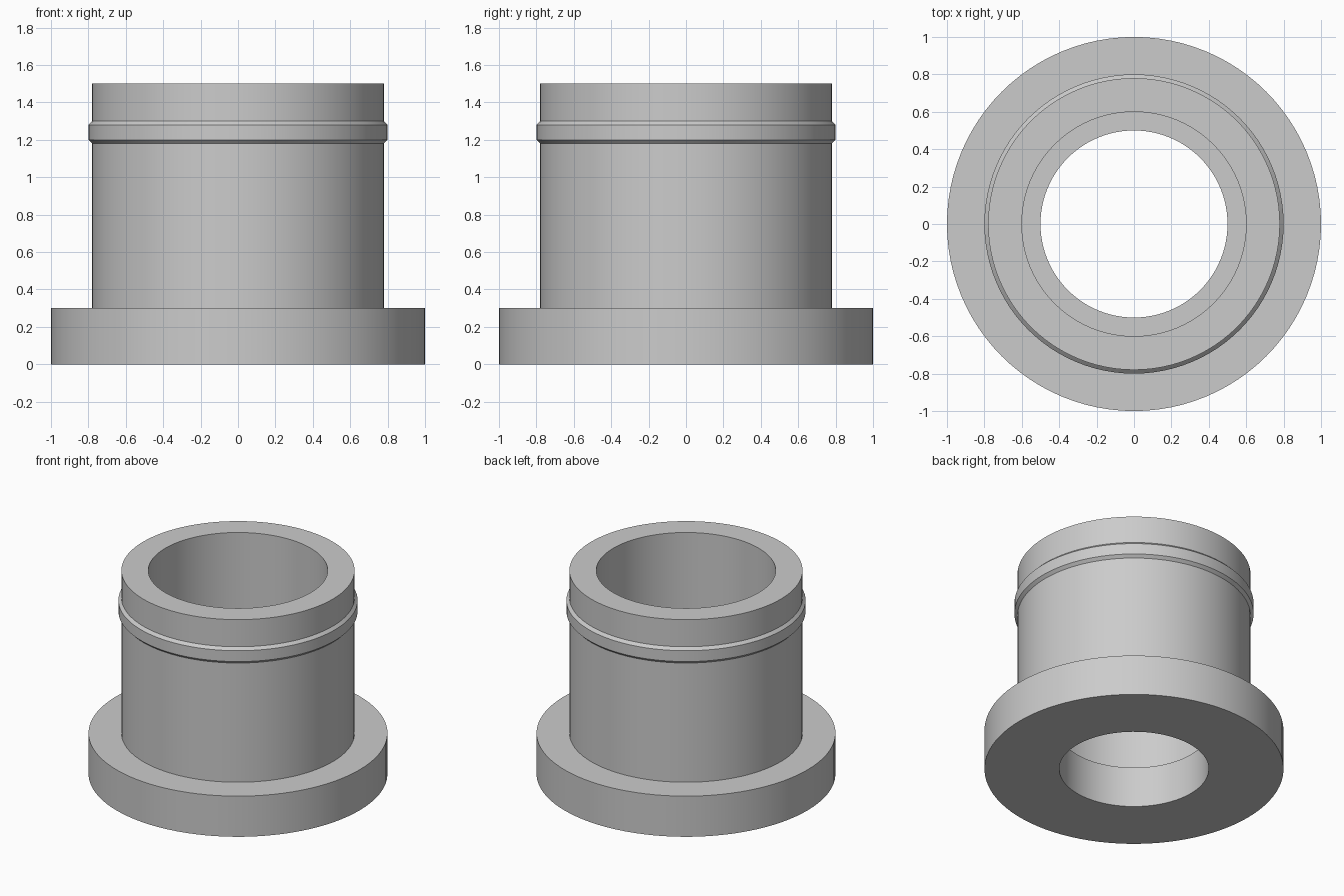
import bpy
import bmesh
import math

SEGMENTS = 96

cube = bpy.data.objects.get("Cube")
if cube:
    bpy.data.objects.remove(cube, do_unlink=True)

# Single grey material
grey = bpy.data.materials.new("plain_grey")
grey.use_nodes = True
colour = (0.6, 0.6, 0.6, 1.0)
grey.diffuse_color = colour
grey.node_tree.nodes["Principled BSDF"].inputs["Base Color"].default_value = colour


def lathe(name, profile):
    """Revolve a closed (radius, height) profile about the z axis."""
    bm = bmesh.new()
    rings = []
    for i in range(SEGMENTS):
        a = 2 * math.pi * i / SEGMENTS
        rings.append([bm.verts.new((r * math.cos(a), r * math.sin(a), z))
                      for r, z in profile])
    n = len(profile)
    for i, ring in enumerate(rings):
        following = rings[(i + 1) % SEGMENTS]
        for j in range(n):
            k = (j + 1) % n
            bm.faces.new((ring[j], following[j], following[k], ring[k]))
    bmesh.ops.recalc_face_normals(bm, faces=bm.faces)
    mesh = bpy.data.meshes.new(name)
    bm.to_mesh(mesh)
    bm.free()
    mesh.materials.append(grey)
    obj = bpy.data.objects.new(name, mesh)
    bpy.context.collection.objects.link(obj)
    bpy.ops.object.select_all(action="DESELECT")
    obj.select_set(True)
    bpy.context.view_layer.objects.active = obj
    bpy.ops.object.shade_smooth_by_angle(angle=math.radians(25))
    return obj


# Base flange, barrel with chamfered retaining ring, and stepped bore
flange = [(0.5, 0), (1, 0), (1, 0.3)]
barrel_foot = [(0.78, 0.3)]
retaining_ring = [(0.78, 1.18), (0.8, 1.2), (0.8, 1.28), (0.78, 1.3)]
rim = [(0.78, 1.5), (0.6, 1.5)]
bore_step = [(0.6, 0.3), (0.5, 0.3)]
lathe("flanged_bushing", flange + barrel_foot + retaining_ring + rim + bore_step)
